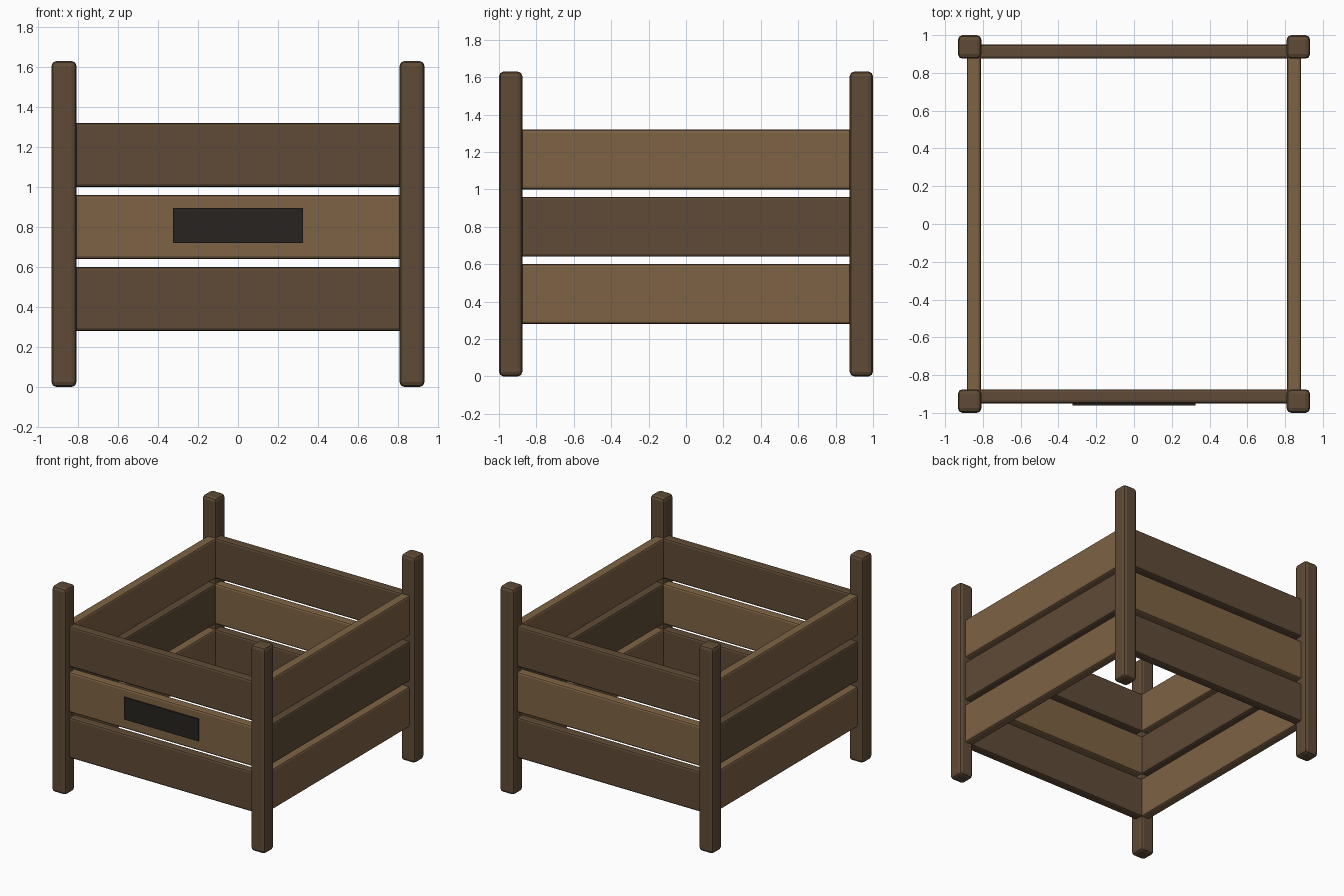
import bpy

if "Cube" in bpy.data.objects:
    bpy.data.objects.remove(bpy.data.objects["Cube"])

def material(name, rgb):
    m = bpy.data.materials.new(name)
    m.diffuse_color = (*rgb, 1)
    m.use_nodes = True
    m.node_tree.nodes["Principled BSDF"].inputs["Base Color"].default_value = m.diffuse_color
    return m

DARK = material("dark_wood", (0.115, 0.07, 0.037))
LIGHT = material("light_wood", (0.21, 0.123, 0.058))
BLACK = material("dark_plate", (0.02, 0.017, 0.014))

def box(name, loc, size, mat, bevel=0, segments=1):
    bpy.ops.mesh.primitive_cube_add(size=1, location=loc)
    ob = bpy.context.object
    ob.name = name
    ob.scale = size
    bpy.ops.object.transform_apply(location=False, rotation=False, scale=True)
    ob.data.materials.append(mat)
    if bevel:
        mod = ob.modifiers.new("Bevel", 'BEVEL')
        mod.width = bevel
        mod.segments = segments
    return ob

PX, PY, POST, HEIGHT = 0.87, 0.9375, 0.125, 1.63

# Corner posts
for sx, side in ((-1, "left"), (1, "right")):
    for sy, end in ((-1, "front"), (1, "back")):
        box(f"{end}_{side}_post", (sx * PX, sy * PY, HEIGHT / 2),
            (POST, POST, HEIGHT), DARK, 0.025, 2)

# Three slats per side, alternating wood tones
for i, z in enumerate((0.44, 0.80, 1.16)):
    for s, end, side in ((-1, "front", "left"), (1, "back", "right")):
        box(f"{end}_slat_{i + 1}", (0, s * 0.9125, z),
            (2 * PX, 0.075, 0.32), LIGHT if i == 1 else DARK, 0.015, 2)
        box(f"{side}_slat_{i + 1}", (s * 0.8475, 0, z),
            (0.075, 2 * PY, 0.32), DARK if i == 1 else LIGHT, 0.015, 2)

# Plain plate on the front
box("front_plate", (0, -0.95, 0.808), (0.65, 0.02, 0.175), BLACK)
